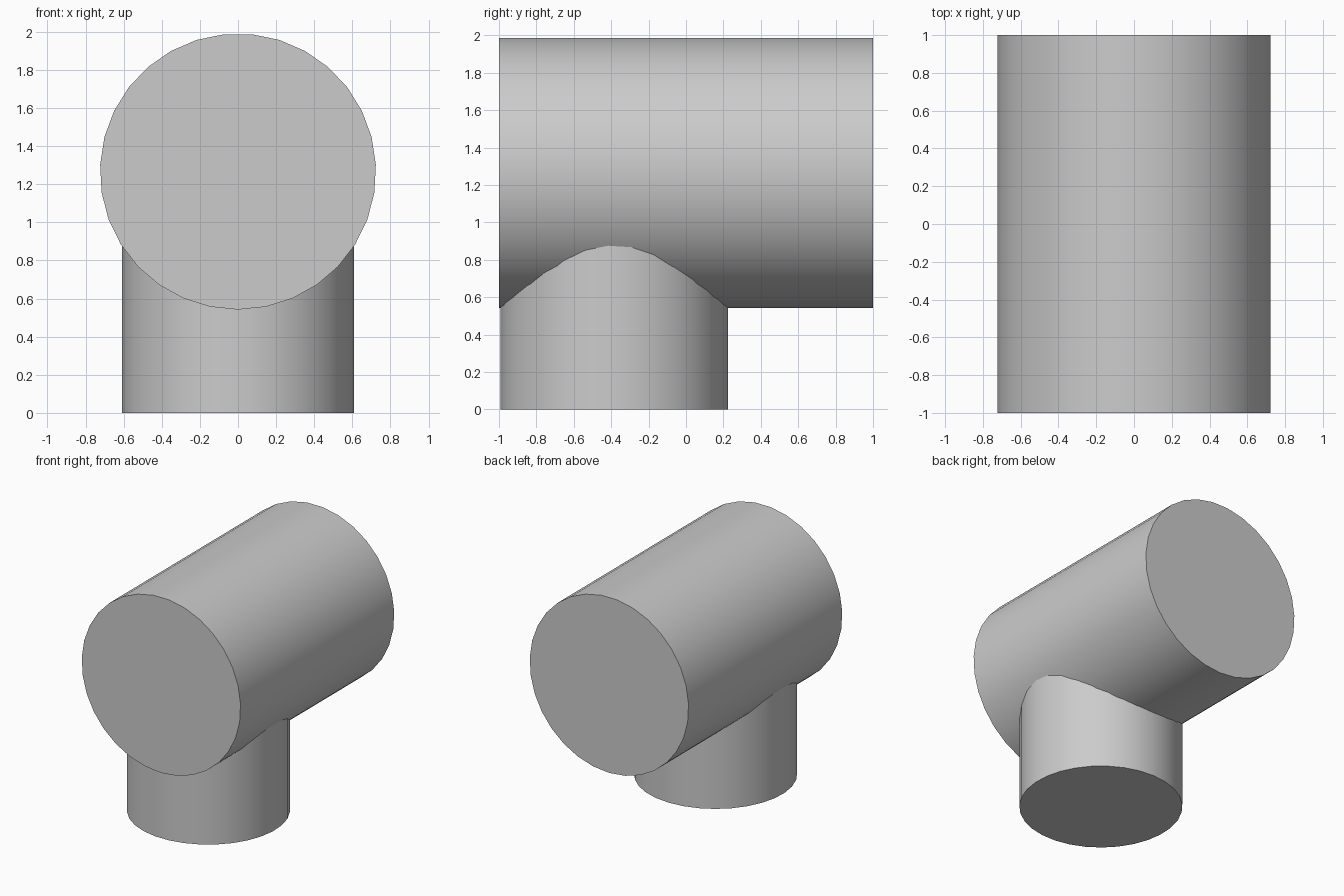
import bpy
import math

cube = bpy.data.objects.get("Cube")
if cube:
    bpy.data.objects.remove(cube, do_unlink=True)

SIDES = 31

grey = bpy.data.materials.new("plain grey")
grey.use_nodes = True
colour = (0.6, 0.6, 0.6, 1)
grey.diffuse_color = colour
grey.node_tree.nodes["Principled BSDF"].inputs["Base Color"].default_value = colour


def cylinder(name, radius, depth, location, tilt=0):
    bpy.ops.mesh.primitive_cylinder_add(
        vertices=SIDES, radius=radius, depth=depth,
        location=location, rotation=(tilt, 0, 0))
    part = bpy.context.object
    part.name = name
    part.data.materials.append(grey)
    bpy.ops.object.transform_apply(location=False, rotation=True, scale=True)
    bpy.ops.object.shade_smooth_by_angle(angle=math.radians(30))
    return part


# Horizontal drum running front to back
drum = cylinder("main_drum", 0.724, 2, (0, 0, 1.266), -math.pi / 2)

# Upright pedestal, ending inside the drum
pedestal_height = 1.2
pedestal = cylinder("pedestal", 0.609, pedestal_height,
                    (0, -0.385, pedestal_height / 2))
